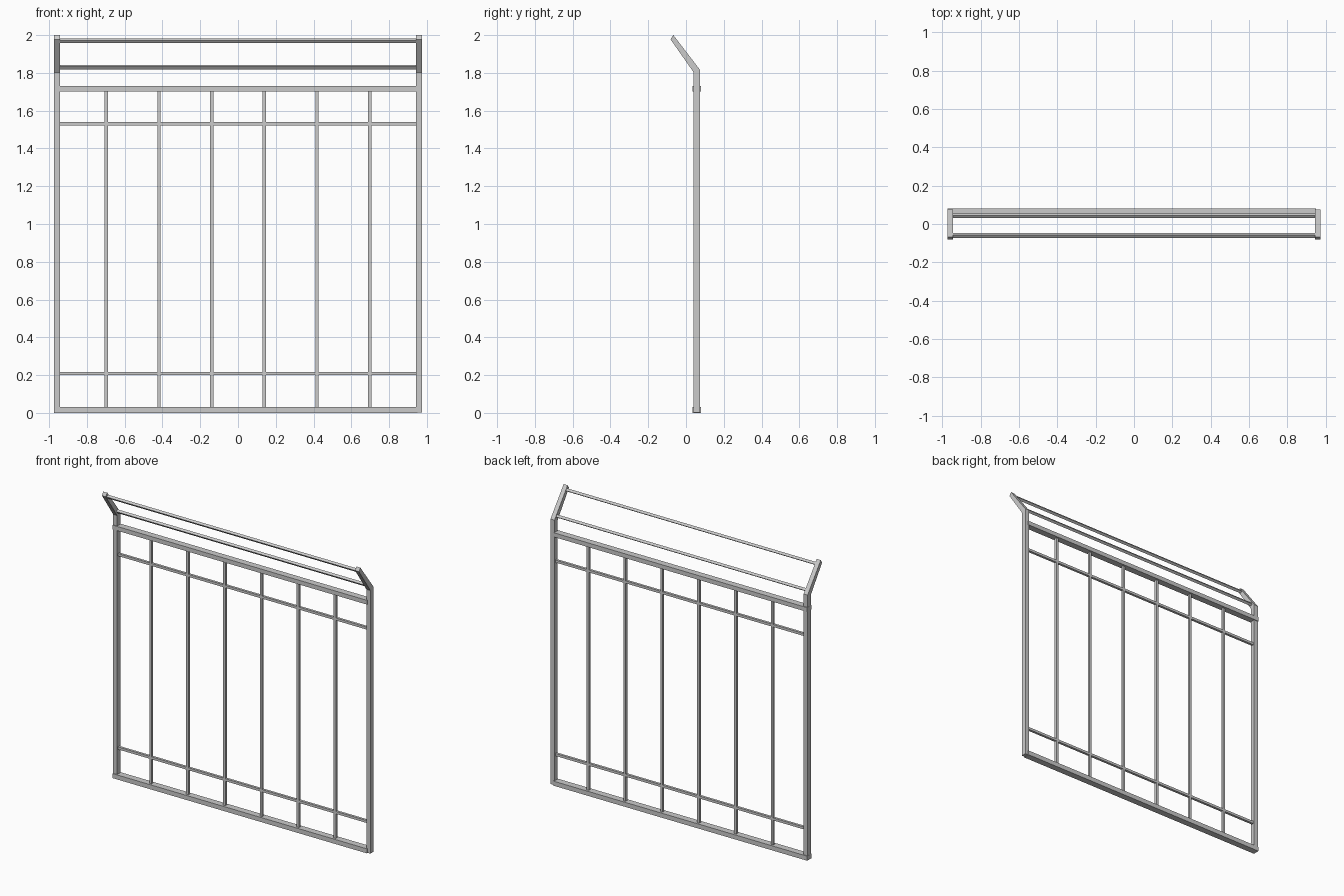
import bpy, bmesh, math
from mathutils import Matrix

old = bpy.data.objects.get("Cube")
if old:
    bpy.data.objects.remove(old, do_unlink=True)

# One galvanised steel material
steel = bpy.data.materials.new("galvanised_grey")
steel.use_nodes = True
GREY = (0.6, 0.6, 0.6, 1)
steel.diffuse_color = GREY
steel.node_tree.nodes["Principled BSDF"].inputs["Base Color"].default_value = GREY


def finish(name, bm):
    bmesh.ops.recalc_face_normals(bm, faces=bm.faces)
    mesh = bpy.data.meshes.new(name)
    bm.to_mesh(mesh)
    bm.free()
    mesh.materials.append(steel)
    obj = bpy.data.objects.new(name, mesh)
    bpy.context.collection.objects.link(obj)
    return obj


def box(name, centre, size, tilt=0.0):
    """Box with an optional tilt around the x axis."""
    bm = bmesh.new()
    bmesh.ops.create_cube(bm, size=1, matrix=Matrix.Translation(centre)
                          @ Matrix.Rotation(tilt, 4, "X")
                          @ Matrix.Diagonal((*size, 1)))
    return finish(name, bm)


def prism(name, profile, x0, x1):
    """Extrude a y-z profile along x."""
    bm = bmesh.new()
    face = bm.faces.new([bm.verts.new((x0, y, z)) for y, z in profile])
    ext = bmesh.ops.extrude_face_region(bm, geom=[face])
    moved = [g for g in ext["geom"] if isinstance(g, bmesh.types.BMVert)]
    bmesh.ops.translate(bm, verts=moved, vec=(x1 - x0, 0, 0))
    return finish(name, bm)


FENCE_Y = 0.058
OUTER, INNER = 0.973, 0.943
BAR = 0.017

# Posts with a forward-leaning arm, mitred at the bend
post_profile = [(0.041, 0.002), (0.075, 0.002), (0.075, 1.815),
                (-0.067, 2.0), (-0.082, 1.978), (0.041, 1.802)]
for side, sign in (("left", 1), ("right", -1)):
    prism(side + "_post", post_profile, sign * INNER, sign * OUTER)

# Heavy top and bottom rails, slightly deeper than the posts
for name, z0, z1 in (("bottom_rail", 0.0, 0.031), ("top_rail", 1.702, 1.731)):
    box(name, (-0.012, FENCE_Y, (z0 + z1) / 2), (1.924, 0.045, z1 - z0))

# Thin horizontal bars
for name, z in (("lower_bar", 0.208), ("upper_bar", 1.531)):
    box(name, (0, FENCE_Y, z), (2 * INNER, BAR, BAR))

# Evenly spaced upright bars
for i in range(6):
    box(f"upright_bar_{i + 1}", ((i - 2.5) * 0.279, FENCE_Y, 0.867),
        (BAR, BAR, 1.69))

# Thin rods between the leaning arms
lean = math.atan2(0.142, 0.185)
for name, y, z in (("lower_arm_rod", 0.044, 1.831), ("upper_arm_rod", -0.06, 1.971)):
    box(name, (0, y, z), (2 * INNER, BAR, BAR), lean)
